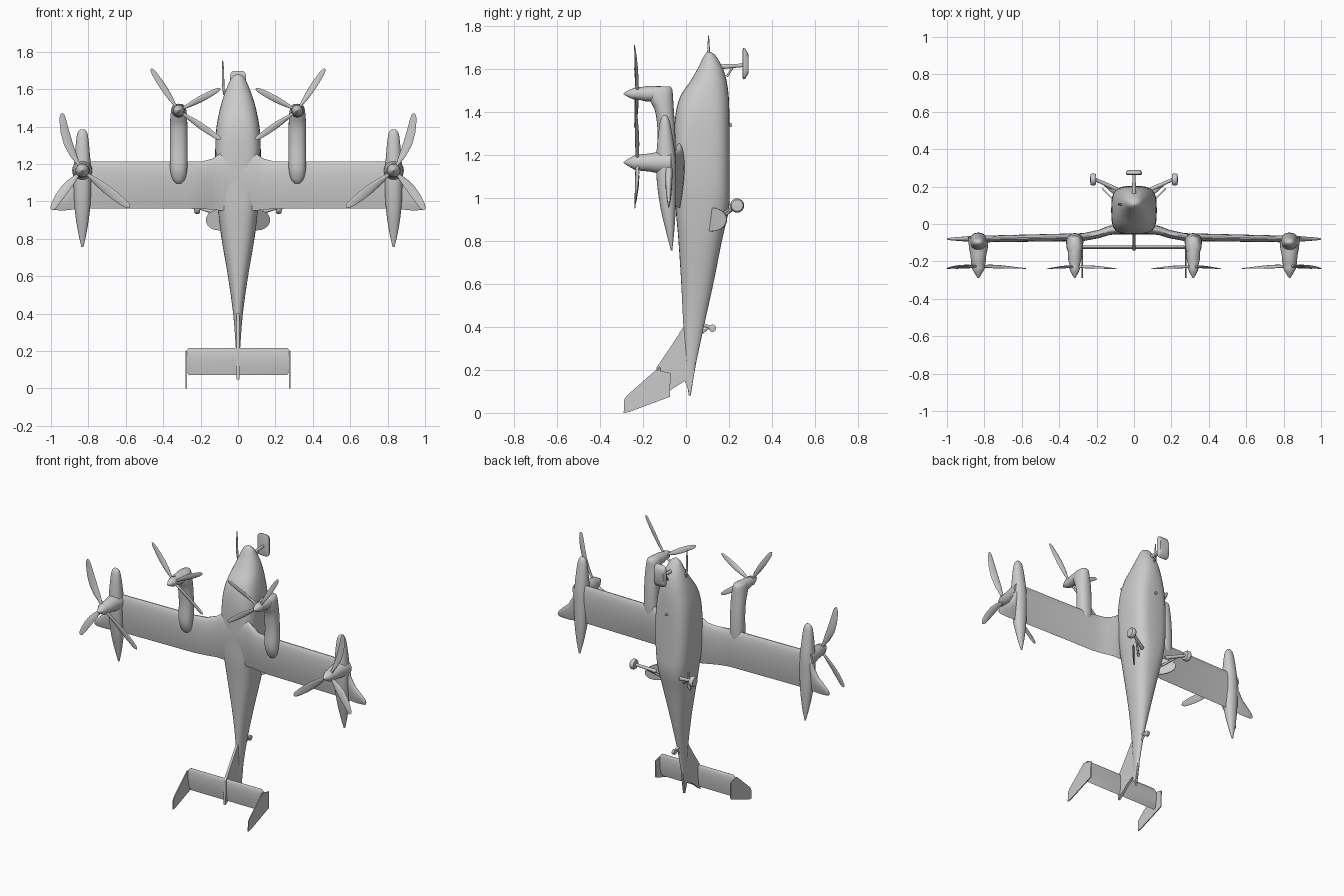
import bpy, bmesh, math
from math import sin, cos, pi, radians
from mathutils import Vector

if "Cube" in bpy.data.objects:
    bpy.data.objects.remove(bpy.data.objects["Cube"])


def make(name, bm, angle=40):
    bmesh.ops.recalc_face_normals(bm, faces=bm.faces)
    me = bpy.data.meshes.new(name)
    bm.to_mesh(me)
    bm.free()
    ob = bpy.data.objects.new(name, me)
    bpy.context.collection.objects.link(ob)
    bpy.ops.object.select_all(action='DESELECT')
    ob.select_set(True)
    bpy.context.view_layer.objects.active = ob
    bpy.ops.object.shade_smooth_by_angle(angle=radians(angle))
    return ob


def loft(name, rings, angle=40):
    """Skin a list of equal-length point rings and cap both ends."""
    bm = bmesh.new()
    vs = [[bm.verts.new(p) for p in r] for r in rings]
    n = len(vs[0])
    for a, b in zip(vs, vs[1:]):
        for i in range(n):
            j = (i + 1) % n
            bm.faces.new((a[i], a[j], b[j], b[i]))
    bm.faces.new(vs[0])
    bm.faces.new(vs[-1])
    return make(name, bm, angle)


def super_ring(cx, cy, z, rx, ry, e=2.0, n=32):
    f = lambda v: math.copysign(abs(v) ** (2 / e), v)
    return [(cx + rx * f(cos(2 * pi * i / n)), cy + ry * f(sin(2 * pi * i / n)), z) for i in range(n)]


def rod(name, pts, n=16):
    """Round body along a straight line: pts are (position, radius)."""
    d = (Vector(pts[-1][0]) - Vector(pts[0][0])).normalized()
    a = d.orthogonal().normalized()
    b = d.cross(a)
    return loft(name, [[Vector(p) + r * (a * cos(2 * pi * i / n) + b * sin(2 * pi * i / n))
                        for i in range(n)] for p, r in pts])


def plate(name, yz, x, t):
    return loft(name, [[(x + s * t / 2, y, z) for y, z in yz] for s in (-1, 1)], 30)


def spline(keys, steps=5):
    """Smooth interpolation between rows of numbers."""
    out = []
    for i in range(len(keys) - 1):
        p = [keys[max(0, min(len(keys) - 1, i + k))] for k in (-1, 0, 1, 2)]
        for s in range(steps):
            t = s / steps
            out.append([0.5 * (2 * b + (c - a) * t + (2 * a - 5 * b + 4 * c - d) * t * t
                               + (3 * b - a - 3 * c + d) * t ** 3) for a, b, c, d in zip(*p)])
    return out + [list(keys[-1])]


# Fuselage: z, back y, belly y, half width, squareness
body = [(1.68, .10, .115, .008, 2), (1.66, .083, .14, .035, 2), (1.60, .053, .173, .063, 2.1),
        (1.54, .018, .19, .084, 2.3), (1.47, -.028, .199, .102, 2.6), (1.38, -.05, .202, .117, 3),
        (1.25, -.056, .203, .122, 3.4), (1.08, -.053, .203, .119, 3.4), (.95, -.048, .2, .107, 3),
        (.80, -.035, .167, .088, 2.6), (.60, -.022, .127, .054, 2.3), (.40, -.012, .083, .026, 2),
        (.22, 0, .045, .012, 2), (.08, .012, .022, .004, 2)]
loft("fuselage", [super_ring(0, (a + b) / 2, z, w, (b - a) / 2, e) for z, a, b, w, e in spline(body, 4)], 60)

# Wing: x, centre y, leading edge z, trailing edge z, thickness
half = [(0, -.03, 1.26, .95, .05), (.10, -.03, 1.255, .95, .05), (.135, -.035, 1.23, .955, .05),
        (.19, -.054, 1.215, .958, .045), (.27, -.070, 1.215, .96, .042), (.80, -.08, 1.215, .96, .036),
        (.87, -.08, 1.21, .957, .034), (.885, -.08, 1.12, .955, .03), (.92, -.08, 1.06, .952, .024),
        (.96, -.08, 1.025, .952, .018), (.99, -.08, .995, .955, .012), (1.0, -.08, .98, .962, .006)]


def wing_ring(x, y, le, te, th, n=24):
    r = []
    for i in range(n):
        a = 2 * pi * (i + .5) / n
        s = (1 - cos(a)) / 2
        r.append((x, y + math.copysign(1.3 * th * math.sqrt(s) * (1 - s), sin(a)), le + (te - le) * s))
    return r


full = [(-k[0],) + k[1:] for k in reversed(half[1:])] + half
loft("wing", [wing_ring(*k) for k in full], 50)


# Propellers: curved blades given by tip offsets, with a small twist
def propeller(name, hub, tips, width, side):
    for k, (dx, dz, bow) in enumerate(tips):
        d = Vector((dx * side, 0, dz))
        v = Vector((-dz, 0, dx * side)).normalized() * side
        y = Vector((0, 1, 0))
        rings = []
        for t, w in ((.03, .3), (.15, .45), (.3, .8), (.5, 1), (.7, .95), (.88, .75), (.96, .55), (1, .2)):
            tw = radians(28 * (1 - t) + 4)
            c = Vector(hub) + d * t + v * bow * sin(pi * t) - y * .012 * t * t
            a = v * cos(tw) + y * sin(tw)
            b = y * cos(tw) - v * sin(tw)
            th = .006 * (1 - t) + .002
            rings.append([c + a * cos(q) * width * w / 2 + b * sin(q) * th
                          for q in [2 * pi * i / 10 for i in range(10)]])
        loft(f"{name}_blade_{k + 1}", rings, 60)


def spindle(name, x, keys):
    loft(name, [super_ring(x, (a + b) / 2, z, w, (b - a) / 2, 2.2, 24) for z, a, b, w in spline(keys, 4)], 60)


for side, tag in ((-1, "left"), (1, "right")):
    # Tip nacelle with forward hub
    x = .832 * side
    spindle(f"{tag}_tip_nacelle", x, [(1.385, -.105, -.09, .012), (1.35, -.122, -.074, .03),
            (1.2, -.138, -.05, .044), (1.08, -.136, -.046, .047), (.95, -.118, -.048, .04),
            (.84, -.092, -.055, .024), (.755, -.07, -.064, .005)])
    rod(f"{tag}_tip_hub", [((x, y, 1.165), r) for y, r in ((-.07, .055), (-.13, .05), (-.17, .042),
        (-.215, .038), (-.222, .034), (-.235, .036), (-.26, .022), (-.28, .01), (-.29, .002))], 24)
    propeller(f"{tag}_tip_propeller", (x, -.226, 1.165),
              [(.11, .305, -.022), (-.253, -.197, 0), (.165, -.21, .012)], .05, side)

    # Inner nacelle: upright body with a forward hub at the top
    x = .317 * side
    spindle(f"{tag}_inner_nacelle", x, [(1.52, -.15, -.075, .02), (1.505, -.175, -.064, .036),
            (1.46, -.17, -.06, .044), (1.40, -.143, -.056, .046), (1.3, -.132, -.05, .046),
            (1.18, -.135, -.05, .046), (1.12, -.118, -.062, .034), (1.095, -.1, -.075, .012)])
    rod(f"{tag}_inner_hub", [((x, y, 1.485), r) for y, r in ((-.1, .034), (-.15, .037), (-.19, .035),
        (-.222, .027), (-.235, .03), (-.26, .02), (-.28, .009), (-.29, .002))], 24)
    rod(f"{tag}_exhaust", [((x, -.22, 1.512), .005), ((x, -.12, 1.512), .008)], 10)
    propeller(f"{tag}_inner_propeller", (x, -.228, 1.485),
              [(.148, .225, 0), (-.222, .118, 0), (-.225, -.155, 0)], .036, side)

    # Main landing gear: strut, tyre, hub and curved door
    rod(f"{tag}_main_strut", [((.09 * side, .185, .93), .012), ((.205 * side, .237, .965), .009)], 12)
    rod(f"{tag}_main_brace", [((.09 * side, .15, .89), .007), ((.17 * side, .222, .955), .006)], 10)
    rod(f"{tag}_main_wheel", [(((.218 + o) * side, .238, .965), r) for o, r in
        ((-.016, .014), (-.015, .027), (-.007, .033), (.007, .033), (.015, .027), (.016, .014))], 24)
    n1 = Vector((.7 * side, -.7, 0)) * .003
    up = Vector((.07 * side, .07, 0))
    door = [Vector((.10 * side, .12, .9)) + up * cos(q) + Vector((0, 0, .055 * sin(q)))
            for q in [2 * pi * i / 24 for i in range(24)]]
    loft(f"{tag}_gear_door", [[p + n1 * s for p in door] for s in (-1, 1)])

    # Swept endplate of the tailplane
    plate(f"{tag}_endplate", [(-.14, .2), (-.27, .085), (-.287, .065), (-.29, .0), (-.265, .004),
          (-.075, .075), (-.072, .185)], .277 * side, .006)

# Tailplane
xs = ((-.275, .09, .205), (-.262, .07, .217), (.262, .07, .217), (.275, .09, .205))
loft("tailplane", [wing_ring(x, -.125, le, te, .02) for x, te, le in xs], 50)

# Swept tail fin, thicker at the root
fin = [(-.005, .41), (-.07, .31), (-.138, .21), (-.142, .048), (-.125, .06), (-.06, .115),
       (-.005, .148), (.02, .08), (.04, .2), (.05, .3), (.04, .4)]
plate("tail_fin", fin, 0, .016)

# Tail wheel
rod("tail_strut", [((0, .06, .415), .01), ((0, .122, .396), .007)], 12)
rod("tail_brace", [((0, .07, .37), .006), ((0, .105, .398), .006)], 10)
rod("tail_wheel", [((o, .123, .394), r) for o, r in ((-.01, .008), (-.008, .017), (.008, .017), (.01, .008))], 20)

# Nose leg carrying a bevelled, rounded twin-wheel block
rod("nose_strut", [((0, .15, 1.61), .012), ((0, .275, 1.618), .008)], 12)
rod("nose_brace", [((0, .19, 1.565), .005), ((0, .22, 1.612), .005)], 10)


def nose_ring(y, rx, rz):
    return [(px, y, 1.625 + pz) for px, _, pz in
            [(p[0], 0, p[1] * rz / rx) for p in super_ring(0, 0, 0, rx, rx, 5, 28)]]


loft("nose_block", [nose_ring(y, rx, rz) for y, rx, rz in ((.262, .034, .06), (.266, .043, .073),
     (.276, .043, .07), (.29, .034, .045))], 50)

# Nose probe and small belly sensor
rod("nose_probe_mount", [((-.05, .105, 1.58), .006), ((-.08, .105, 1.6), .006)], 10)
rod("nose_probe", [((-.075, .105, 1.57), .004), ((-.08, .105, 1.62), .007),
                   ((-.08, .105, 1.7), .006), ((-.082, .105, 1.757), .002)], 10)
rod("belly_sensor", [((0, .195, 1.34), .01), ((0, .213, 1.34), .008)], 12)
